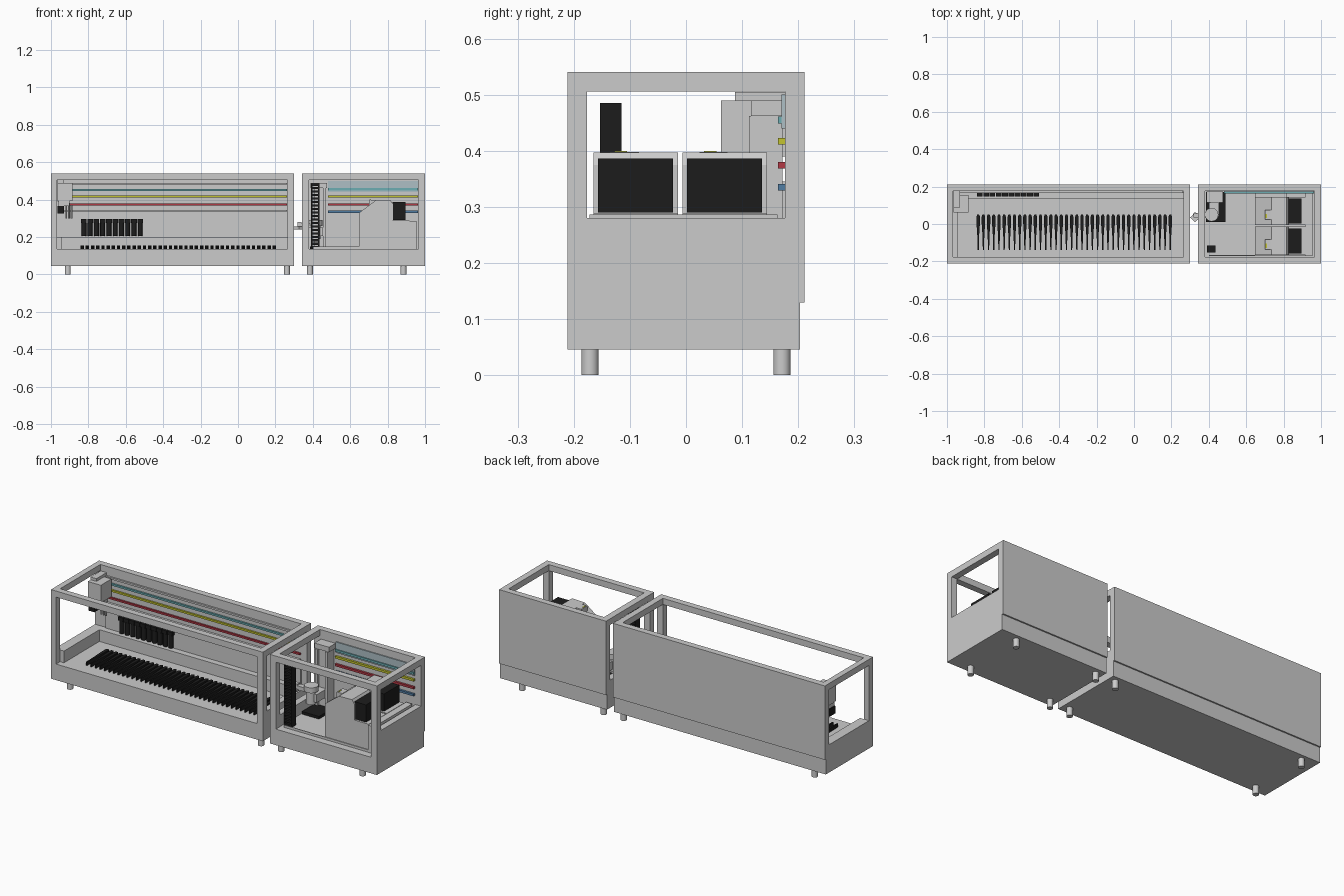
import bpy, bmesh
from math import pi, cos, sin

if "Cube" in bpy.data.objects:
    bpy.data.objects.remove(bpy.data.objects["Cube"])

def mat(name, col):
    m = bpy.data.materials.new(name)
    m.diffuse_color = (*col, 1)
    m.use_nodes = True
    m.node_tree.nodes["Principled BSDF"].inputs["Base Color"].default_value = m.diffuse_color
    return m

BLACK = mat("black", (0.012, 0.012, 0.012))
RED = mat("red", (0.45, 0.04, 0.06))
OLIVE = mat("yellow", (0.55, 0.55, 0.03))
TEAL = mat("teal", (0.15, 0.42, 0.45))
BLUE = mat("blue", (0.08, 0.2, 0.36))
PALE = mat("pale_blue", (0.42, 0.52, 0.56))

def finish(name, bm, m=None):
    bmesh.ops.recalc_face_normals(bm, faces=bm.faces)
    me = bpy.data.meshes.new(name)
    bm.to_mesh(me)
    bm.free()
    ob = bpy.data.objects.new(name, me)
    bpy.context.collection.objects.link(ob)
    if m:
        me.materials.append(m)
    return ob

def add_box(bm, x0, x1, y0, y1, z0, z1):
    vs = bmesh.ops.create_cube(bm, size=1)["verts"]
    for v in vs:
        v.co = ((x0 + x1) / 2 + v.co.x * (x1 - x0),
                (y0 + y1) / 2 + v.co.y * (y1 - y0),
                (z0 + z1) / 2 + v.co.z * (z1 - z0))

def boxes(name, dims, m=None):
    bm = bmesh.new()
    for d in dims:
        add_box(bm, *d)
    return finish(name, bm, m)

def extrude(name, pts, place, a, b, m=None):
    """Prism: 2D profile pts, place(u, v, w) gives 3D, swept w = a..b"""
    bm = bmesh.new()
    lo = [bm.verts.new(place(u, v, a)) for u, v in pts]
    hi = [bm.verts.new(place(u, v, b)) for u, v in pts]
    bm.faces.new(lo)
    bm.faces.new(hi)
    for i in range(len(pts)):
        j = (i + 1) % len(pts)
        bm.faces.new((lo[i], lo[j], hi[j], hi[i]))
    return finish(name, bm, m)

def cyl(name, x, y, z0, z1, r, m=None, n=24):
    pts = [(x + r * cos(2 * pi * i / n), y + r * sin(2 * pi * i / n)) for i in range(n)]
    ob = extrude(name, pts, lambda u, v, w: (u, v, w), z0, z1, m)
    for p in ob.data.polygons:
        p.use_smooth = len(p.vertices) == 4
    ob.data.set_sharp_from_angle(angle=0.6)
    return ob

F, I, Z0, FLOOR, TOP, BEAM = 0.211, 0.176, 0.046, 0.135, 0.54, 0.506

# Cabinets: base, corner posts, end walls, top frame, back panel, feet
def cabinet(tag, x0, x1, i0, i1, left_sill, right_sill, feet):
    boxes(tag + "_base", [(x0, x1, -F, 0.203, Z0, FLOOR)])
    boxes(tag + "_end_walls", [(x0, i0, -F, I, FLOOR, left_sill),
                               (i1, x1, -F, I, FLOOR, right_sill)])
    boxes(tag + "_front_posts", [(x0, i0, -F, -I, left_sill, BEAM),
                                 (i1, x1, -F, -I, right_sill, BEAM)])
    boxes(tag + "_top_frame", [(x0, x1, -F, -I, BEAM, TOP), (x0, i0, -I, I, BEAM, TOP),
                               (i1, x1, -I, I, BEAM, TOP)])
    boxes(tag + "_back_panel", [(x0, x1, I, F, 0.13, TOP)])
    for k, fx in enumerate(feet):
        for s in (-1, 1):
            cyl(f"{tag}_foot_{k}_{s}", fx, s * 0.171, 0, Z0 + 0.005, 0.0155)

cabinet("long_cabinet", -1.0, 0.30, -0.968, 0.265, 0.2, 0.2, (-0.91, 0.262))
cabinet("short_cabinet", 0.343, 1.0, 0.38, 0.965, 0.2, 0.28, (0.385, 0.885))

# Long cabinet interior ledges
boxes("long_left_ledge", [(-0.968, -0.945, -I, I, FLOOR, 0.2)])
boxes("long_back_ledge", [(-0.945, 0.265, 0.135, I, FLOOR, 0.2)])
boxes("long_rear_backboard", [(-0.93, 0.265, 0.169, I, 0.2, 0.33)])

# Coloured lines along the back walls
for nm, z, m in (("grey", 0.34, None), ("red", 0.374, RED), ("yellow", 0.417, OLIVE),
                 ("teal", 0.452, TEAL), ("upper", 0.485, None)):
    boxes(f"long_{nm}_line", [(-0.93, 0.262, 0.166, I, z - 0.005, z + 0.005)], m)
boxes("short_pale_backboard", [(0.48, 0.962, 0.17, I, 0.44, 0.5)], PALE)
for nm, z, m in (("blue", 0.335, BLUE), ("red", 0.374, RED), ("yellow", 0.417, OLIVE),
                 ("teal", 0.455, TEAL)):
    boxes(f"short_{nm}_line", [(0.48, 0.962, 0.164, I, z - 0.006, z + 0.006)], m)

# Row of tapered sample carriers on the long floor
carrier = [(-0.003, -0.138), (0.003, -0.138), (0.005, -0.06), (0.009, 0.0), (0.009, 0.04),
           (0.005, 0.05), (-0.005, 0.05), (-0.009, 0.04), (-0.009, 0.0), (-0.005, -0.06)]
N = 38
for k in range(N):
    cx = -0.833 + k * 1.027 / (N - 1)
    extrude(f"carrier_{k}", carrier, lambda u, v, w: (cx + u, v, w), FLOOR, 0.155, BLACK)

# Row of black tool holders on the back wall
for k in range(10):
    cx = -0.824 + k * 0.0335
    cyl(f"holder_tube_{k}", cx, 0.16, 0.205, 0.275, 0.013, BLACK, 12)
    boxes(f"holder_cap_{k}", [(cx - 0.015, cx + 0.015, 0.148, 0.172, 0.275, 0.295)], BLACK)

# Travelling pipetting head
boxes("head_bracket", [(-0.966, -0.93, 0.087, I, 0.39, 0.505)])
boxes("head_body", [(-0.965, -0.885, 0.062, 0.155, 0.392, 0.49)])
boxes("head_lower_block", [(-0.96, -0.9, 0.07, 0.145, 0.365, 0.392)])
boxes("head_black_motor", [(-0.965, -0.93, 0.07, 0.125, 0.325, 0.367)], BLACK)
for k in range(3):
    cyl(f"head_nozzle_{k}", -0.918 + 0.014 * k, 0.115, 0.3, 0.392 - 0.01 * k, 0.005, None, 10)

# Black plate rack: two posts with stacked shelves
rack = [(0.39, 0.397, -0.153, -0.115, FLOOR, 0.485), (0.428, 0.435, -0.153, -0.115, FLOOR, 0.485)]
rack += [(0.394, 0.431, -0.153, -0.115, z, z + 0.011) for z in
         [0.14 + i * 0.334 / 18 for i in range(19)]]
boxes("plate_rack", rack, BLACK)

# Transfer robot: base, column, carriage, arm and gripper
boxes("robot_base", [(0.385, 0.49, 0.01, 0.172, FLOOR, 0.15)], BLACK)
boxes("robot_column", [(0.395, 0.47, 0.125, 0.172, 0.15, 0.49)])
boxes("robot_column_cap", [(0.388, 0.477, 0.116, 0.173, 0.462, 0.49)])
boxes("robot_rails", [(0.395, 0.41, 0.112, 0.125, 0.15, 0.462),
                      (0.455, 0.47, 0.112, 0.125, 0.15, 0.462)])
boxes("robot_carriage", [(0.4, 0.455, 0.04, 0.125, 0.205, 0.25)])
cyl("robot_shoulder", 0.415, 0.05, 0.19, 0.26, 0.026)
cyl("robot_elbow_disc", 0.415, 0.05, 0.26, 0.29, 0.036)
boxes("robot_forearm", [(0.335, 0.4, 0.032, 0.06, 0.25, 0.272)])
extrude("robot_wrist", [(0.3, 0.034), (0.315, 0.022), (0.325, 0.01), (0.343, 0.024),
                        (0.343, 0.058), (0.322, 0.062), (0.315, 0.05)],
        lambda u, v, w: (u, v, w), 0.24, 0.255)
boxes("robot_wrist_motor", [(0.318, 0.34, 0.034, 0.056, 0.255, 0.28)])

# Two bench instruments with sloped fronts and black rear boxes
side = [(0.648, 0.285), (0.648, 0.33), (0.735, 0.395), (0.815, 0.397), (0.83, 0.375), (0.83, 0.285)]
for tag, y0, y1 in (("front", -0.165, -0.014), ("rear", -0.006, 0.144)):
    boxes(tag + "_instrument_base", [(0.648, 0.918, y0, y1, FLOOR, 0.288)])
    extrude(tag + "_instrument_hood", side, lambda u, v, w: (u, w, v), y0, y1)
    boxes(tag + "_instrument_black_box", [(0.825, 0.895, y0 + 0.008, y1 - 0.009, 0.29, 0.386)], BLACK)
    boxes(tag + "_instrument_lid", [(0.70, 0.735, y0 + 0.03, y1 - 0.07, 0.36, 0.398)])
    boxes(tag + "_instrument_indicator", [(0.704, 0.71, y0 + 0.038, y0 + 0.06, 0.398, 0.4)], OLIVE)
boxes("rear_instrument_side_unit", [(0.648, 0.815, 0.144, 0.168, FLOOR, 0.28)])
boxes("short_rear_shelf", [(0.918, 0.955, -0.172, 0.163, FLOOR, 0.286)])
boxes("short_floor_rim", [(0.40, 0.945, -0.17, -0.166, FLOOR, 0.148)])
